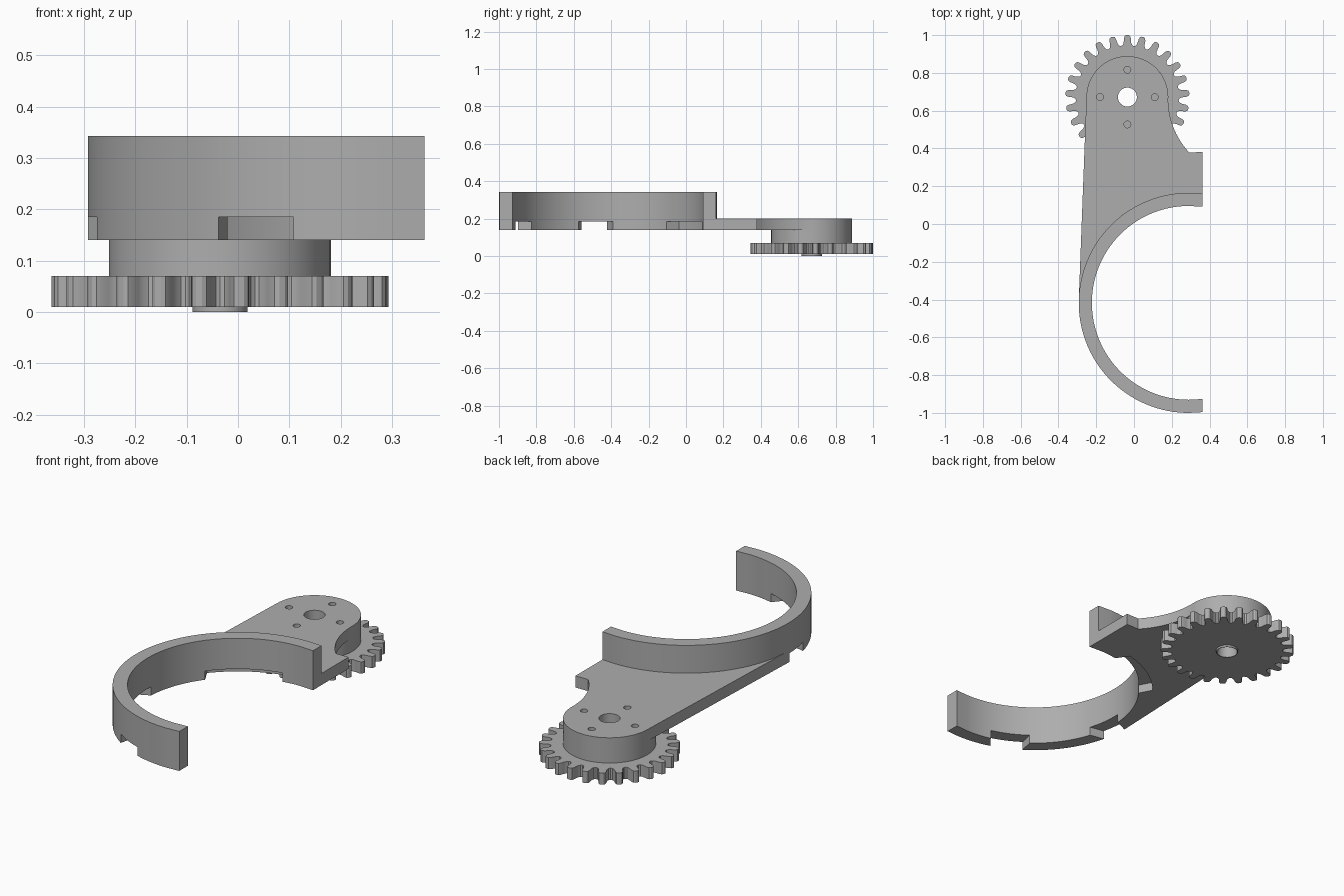
import bpy, bmesh
from math import cos, sin, radians

if "Cube" in bpy.data.objects:
    bpy.data.objects.remove(bpy.data.objects["Cube"])

grey = bpy.data.materials.new("plain grey")
grey.use_nodes = True
grey.diffuse_color = (0.42, 0.42, 0.42, 1)
grey.node_tree.nodes["Principled BSDF"].inputs["Base Color"].default_value = (0.42, 0.42, 0.42, 1)

RING = (0.29, -0.4175)      # centre of the open ring
R_OUT, R_IN = 0.5825, 0.513
HUB = (-0.035, 0.672)       # centre of the gear axis
R_BOSS = 0.2165
END_X = 0.363


def arc(centre, r, a0, a1, n=32):
    """Points along an arc, angles in degrees."""
    steps = [radians(a0 + (a1 - a0) * i / n) for i in range(n + 1)]
    return [(centre[0] + r * cos(a), centre[1] + r * sin(a)) for a in steps]


def circle(centre, r, n=48):
    return arc(centre, r, 0, 360, n)[:-1]


def extrude(name, outline, z0, z1):
    """Solid prism from a flat outline."""
    bm = bmesh.new()
    face = bm.faces.new([bm.verts.new((x, y, z0)) for x, y in outline])
    top = bmesh.ops.extrude_face_region(bm, geom=[face])["geom"]
    verts = [v for v in top if isinstance(v, bmesh.types.BMVert)]
    bmesh.ops.translate(bm, verts=verts, vec=(0, 0, z1 - z0))
    bmesh.ops.recalc_face_normals(bm, faces=bm.faces)
    mesh = bpy.data.meshes.new(name)
    bm.to_mesh(mesh)
    bm.free()
    obj = bpy.data.objects.new(name, mesh)
    bpy.context.collection.objects.link(obj)
    mesh.materials.append(grey)
    return obj


def activate(obj):
    bpy.ops.object.select_all(action='DESELECT')
    obj.select_set(True)
    bpy.context.view_layer.objects.active = obj


def cut(obj, outline, z0, z1):
    """Remove a prism from a solid."""
    cutter = extrude("cutter", outline, z0, z1)
    cutter.hide_render = True
    mod = obj.modifiers.new("cut", 'BOOLEAN')
    mod.operation, mod.solver, mod.object = 'DIFFERENCE', 'EXACT', cutter
    activate(obj)
    bpy.ops.object.modifier_apply(modifier=mod.name)
    bpy.data.objects.remove(cutter)


# Open ring, ending flat on the +x side
ring = extrude("open_ring",
               [(END_X, RING[1] + R_OUT - 0.004)] + arc(RING, R_OUT, 90, 270, 80)
               + [(END_X, RING[1] - R_OUT + 0.004), (END_X, RING[1] - R_IN + 0.004)]
               + arc(RING, R_IN, 270, 90, 80) + [(END_X, RING[1] + R_IN - 0.004)],
               0.14, 0.343)

# Notches under the ring, wider on the inside
for mid, half_in, half_out in ((243.8, 11.8, 8.4), (187.3, 11.6, 7), (121.5, 21.5, 18)):
    cut(ring, arc(RING, 0.48, mid - half_in - 1, mid + half_in + 1, 16)
        + arc(RING, 0.6, mid + half_out - 1, mid - half_out + 1, 16), 0.1, 0.185)

# Arm plate: round head, tangent left edge, hollow right edge, ring-shaped root
TANGENT = 177.8
plate = extrude("arm_plate",
                arc(HUB, R_BOSS, 0, TANGENT, 40)
                + arc(RING, R_OUT, TANGENT, 90, 40)
                + [(END_X, RING[1] + R_OUT - 0.004), (END_X, 0.38)]
                + arc((0.592, 0.66), 0.411, 223, 180, 20),
                0.14, 0.2)
boss = extrude("boss", circle(HUB, R_BOSS, 80), 0.07, 0.14)

# Gear with rounded teeth
TEETH = 25
PITCH = 360 / TEETH
TOOTH = [(-0.5, 0.272), (-0.38, 0.275), (-0.29, 0.285), (-0.25, 0.298), (-0.23, 0.312),
         (-0.17, 0.324), (-0.07, 0.3285)]
TOOTH += [(-f, r) for f, r in reversed(TOOTH[1:])]
gear_outline = []
for i in range(TEETH):
    for f, r in TOOTH:
        a = radians(90 + (i + f) * PITCH)
        gear_outline.append((HUB[0] + r * cos(a), HUB[1] + r * sin(a)))
gear = extrude("gear", gear_outline, 0.01, 0.07)
collar = extrude("gear_collar", circle(HUB, 0.054), 0, 0.01)

# Axle hole through the stack
for part in (plate, boss, gear, collar):
    cut(part, circle(HUB, 0.05), -0.1, 0.3)

# Four screw holes down to the gear
for dx, dy in ((1, 0), (0, 1), (-1, 0), (0, -1)):
    spot = (HUB[0] + 0.145 * dx, HUB[1] + 0.145 * dy)
    for part in (plate, boss):
        cut(part, circle(spot, 0.018, 20), 0.05, 0.3)

for part in (ring, plate, boss, gear, collar):
    activate(part)
    bpy.ops.object.shade_smooth_by_angle(angle=radians(30))
